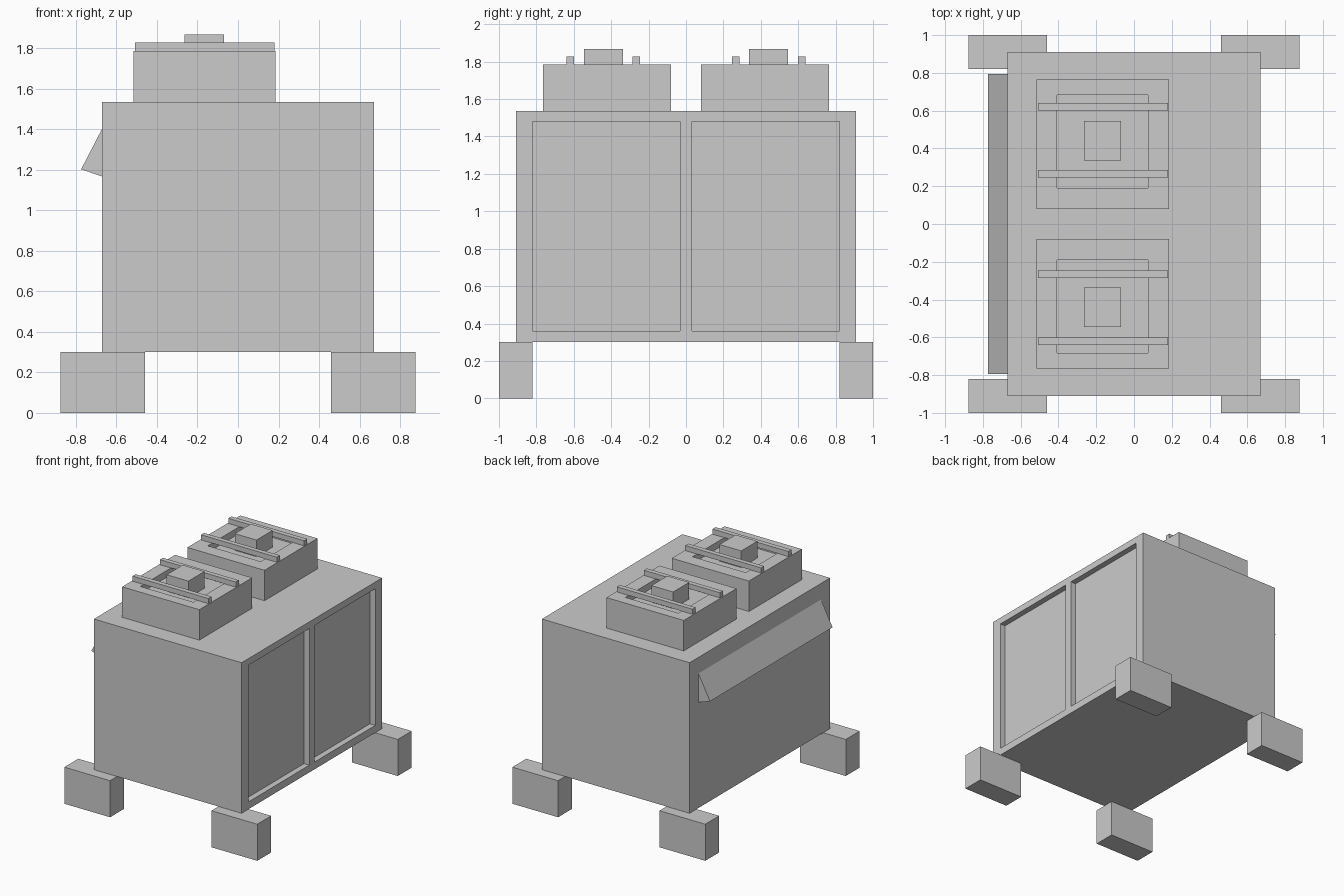
import bpy, bmesh

if "Cube" in bpy.data.objects:
    bpy.data.objects.remove(bpy.data.objects["Cube"])


def mesh_object(name, bm):
    bmesh.ops.recalc_face_normals(bm, faces=bm.faces)
    mesh = bpy.data.meshes.new(name)
    bm.to_mesh(mesh)
    bm.free()
    ob = bpy.data.objects.new(name, mesh)
    bpy.context.collection.objects.link(ob)
    return ob


def box(name, xr, yr, zr):
    """Box from (min, max) ranges on each axis."""
    bm = bmesh.new()
    bmesh.ops.create_cube(bm, size=1)
    for v in bm.verts:
        v.co = [r[0] if c < 0 else r[1] for c, r in zip(v.co, (xr, yr, zr))]
    return mesh_object(name, bm)


def span(a, b, s):
    """Range mirrored across zero when s is -1."""
    return tuple(sorted((a * s, b * s)))


def carve(target, xr, yr, zr):
    """Cut a box-shaped recess and remove the cutter."""
    cutter = box("cutter", xr, yr, zr)
    cutter.hide_render = True
    mod = target.modifiers.new("recess", 'BOOLEAN')
    mod.operation = 'DIFFERENCE'
    mod.solver = 'EXACT'
    mod.object = cutter
    bpy.context.view_layer.objects.active = target
    bpy.ops.object.modifier_apply(modifier=mod.name)
    bpy.data.objects.remove(cutter)


# Cabinet with two recessed panels on the right side
cabinet = box("cabinet", (-0.67, 0.67), (-0.91, 0.91), (0.30, 1.535))
for s in (-1, 1):
    carve(cabinet, (0.622, 0.8), span(0.033, 0.822, s), (0.36, 1.48))

# Four corner feet
for sx, nx in ((-1, "left"), (1, "right")):
    for sy, ny in ((-1, "front"), (1, "back")):
        box(f"{ny}_{nx}_foot", span(0.46, 0.875, sx), span(0.82, 1.0, sy), (0, 0.30))

# Two top housings, each with a recess, centre block and two rails
for s, n in ((-1, "front"), (1, "back")):
    housing = box(f"{n}_housing", (-0.515, 0.185), span(0.08, 0.765, s), (1.535, 1.785))
    carve(housing, (-0.408, 0.073), span(0.19, 0.682, s), (1.73, 1.9))
    box(f"{n}_centre_block", (-0.265, -0.068), span(0.337, 0.545, s), (1.73, 1.867))
    for i, (a, b) in enumerate(((0.247, 0.286), (0.60, 0.64))):
        box(f"{n}_rail_{i + 1}", (-0.508, 0.18), span(a, b, s), (1.785, 1.827))

# Sloping wedge ledge on the left side
bm = bmesh.new()
profile = ((-0.67, 1.403), (-0.774, 1.202), (-0.67, 1.166))
face = bm.faces.new([bm.verts.new((x, -0.793, z)) for x, z in profile])
ext = bmesh.ops.extrude_face_region(bm, geom=[face])
top = [g for g in ext["geom"] if isinstance(g, bmesh.types.BMVert)]
bmesh.ops.translate(bm, verts=top, vec=(0, 1.588, 0))
if len(bm.faces) == 4:
    bm.faces.new([v for v in bm.verts if v.co.y < 0])
mesh_object("wedge_ledge", bm)
